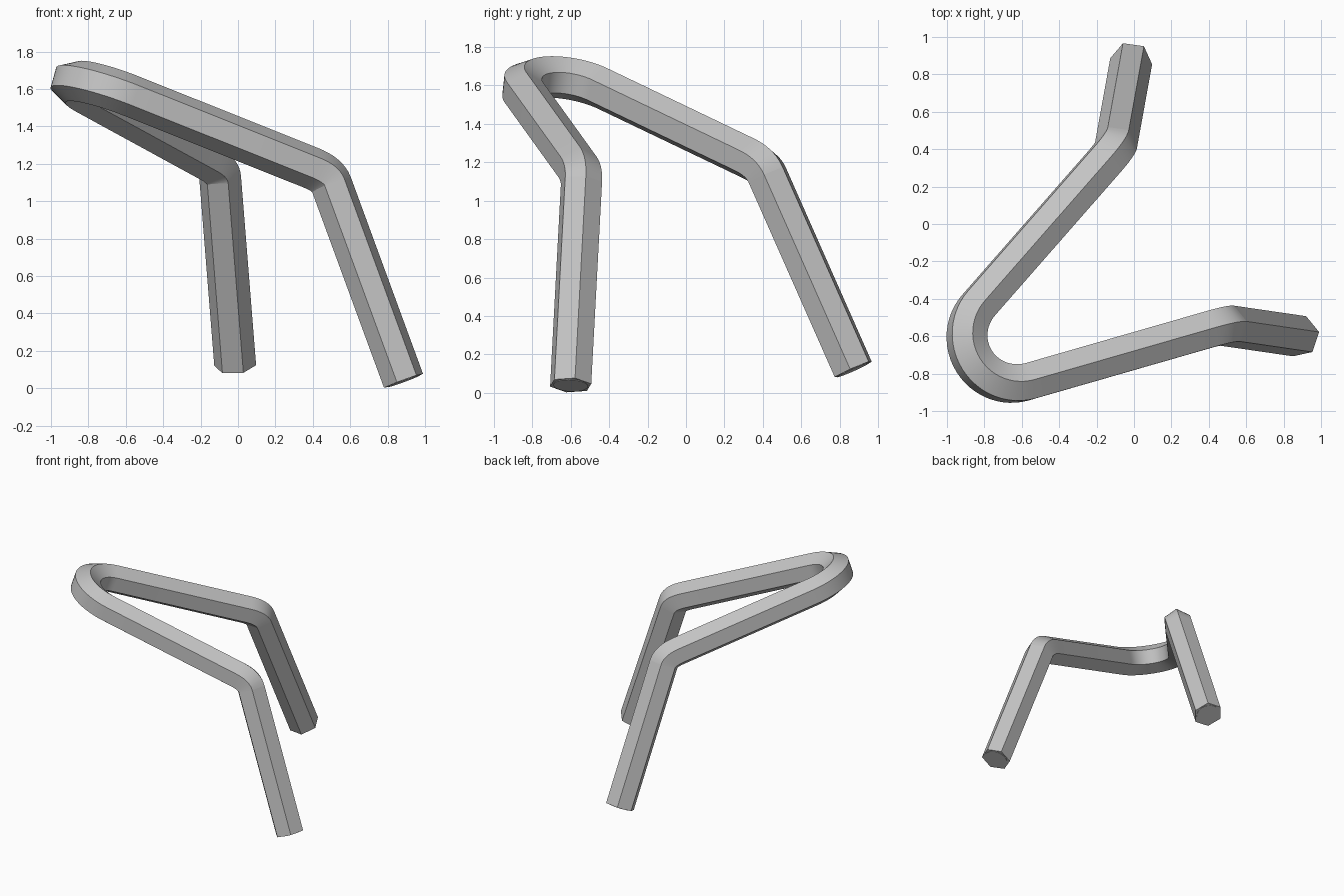
import bpy, bmesh, math
from mathutils import Vector

cube = bpy.data.objects.get("Cube")
if cube:
    bpy.data.objects.remove(cube, do_unlink=True)

RADIUS = 0.113   # hexagon corner radius
SIDES = 6

grey = bpy.data.materials.new("plain_grey")
grey.use_nodes = True
colour = (0.55, 0.55, 0.55, 1)
grey.diffuse_color = colour
grey.node_tree.nodes["Principled BSDF"].inputs["Base Color"].default_value = colour


def on_plane(x, y):
    """Point on the tilted plane that holds the rail."""
    return Vector((x, y, 1.218 - 0.35 * x - 0.172 * y))


def elbow(start, corner, end, steps=8):
    """Rounded corner as a quadratic curve."""
    pts = []
    for i in range(steps + 1):
        t = i / steps
        pts.append(start * (1 - t) ** 2 + corner * 2 * t * (1 - t) + end * t * t)
    return pts


def finish(bm, name):
    bmesh.ops.recalc_face_normals(bm, faces=bm.faces)
    mesh = bpy.data.meshes.new(name)
    bm.to_mesh(mesh)
    bm.free()
    mesh.materials.append(grey)
    obj = bpy.data.objects.new(name, mesh)
    bpy.context.collection.objects.link(obj)
    bpy.ops.object.select_all(action='DESELECT')
    obj.select_set(True)
    bpy.context.view_layer.objects.active = obj
    bpy.ops.object.shade_smooth_by_angle(angle=math.radians(30))
    return obj


def tube(name, rings):
    """Skin a list of hexagon rings and cap both ends."""
    bm = bmesh.new()
    loops = [[bm.verts.new(p) for p in ring] for ring in rings]
    for a, b in zip(loops, loops[1:]):
        for i in range(SIDES):
            j = (i + 1) % SIDES
            bm.faces.new((a[i], a[j], b[j], b[i]))
    bm.faces.new(loops[0])
    bm.faces.new(loops[-1])
    return finish(bm, name)


def foot_disc(name, centre, direction):
    """Thin round plate on the end of a leg."""
    bm = bmesh.new()
    bmesh.ops.create_cone(bm, cap_ends=True, segments=24, radius1=0.09,
                          radius2=0.09, depth=0.006)
    obj = finish(bm, name)
    obj.location = centre
    obj.rotation_euler = direction.to_track_quat('Z', 'Y').to_euler()


# Centre line: left foot, left elbow, round bend, back elbow, back foot
left_foot = Vector((0.885, -0.60, 0.04))
back_foot = Vector((-0.015, 0.87, 0.122))
left_corner = on_plane(0.48, -0.541)
back_corner = on_plane(-0.10, 0.40)
left_dir = (left_foot - left_corner).normalized()
back_dir = (back_foot - back_corner).normalized()
left_top = left_corner + left_dir * 0.055
back_top = back_corner + back_dir * 0.055

bend_x, bend_y, bend_r = -0.64, -0.60, 0.253
bend = []
for i in range(25):
    a = math.radians(286.2 - i * (286.2 - 138.6) / 24)
    bend.append(on_plane(bend_x + bend_r * math.cos(a), bend_y + bend_r * math.sin(a)))

left_in = left_corner + (bend[0] - left_corner).normalized() * 0.10
back_in = back_corner + (bend[-1] - back_corner).normalized() * 0.10
path = ([left_foot] + elbow(left_top, left_corner, left_in) + bend
        + elbow(back_in, back_corner, back_top) + [back_foot])

# Direction of travel at each point
last = len(path) - 1
tangents = []
for i in range(last + 1):
    if i < 2:
        t = -left_dir
    elif i > last - 2:
        t = back_dir
    else:
        t = (path[i + 1] - path[i]).normalized() + (path[i] - path[i - 1]).normalized()
    tangents.append(t.normalized())

# Carry the hexagon along the path without twisting it
heading = math.radians(10)
up = Vector((math.cos(heading), math.sin(heading), 0))
up = (up - tangents[0] * up.dot(tangents[0])).normalized()
rings = []
for i, (p, t) in enumerate(zip(path, tangents)):
    if i:
        up = tangents[i - 1].rotation_difference(t) @ up
    up = (up - t * up.dot(t)).normalized()
    side = t.cross(up)
    rings.append([p + (up * math.cos(k * math.tau / SIDES)
                       + side * math.sin(k * math.tau / SIDES)) * RADIUS
                  for k in range(SIDES)])

tube("left_leg", rings[:2])
tube("bent_rail", rings[1:-1])
tube("back_leg", rings[-2:])
foot_disc("left_foot_disc", left_foot, left_dir)
foot_disc("back_foot_disc", back_foot, back_dir)
